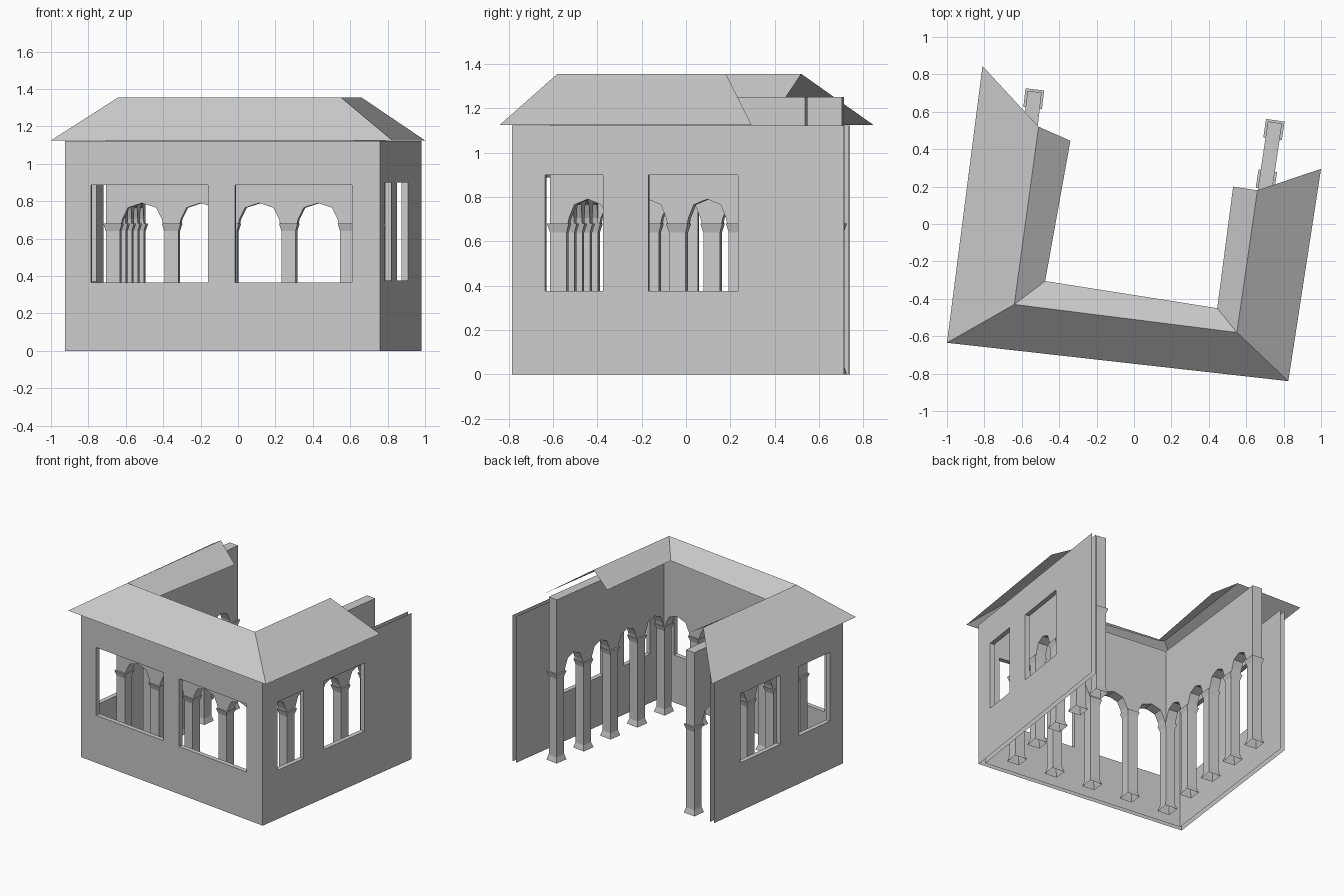
import bpy, bmesh
from mathutils import Vector

if "Cube" in bpy.data.objects:
    bpy.data.objects.remove(bpy.data.objects["Cube"])

WALL_H, RIDGE_H, INNER_H = 1.123, 1.355, 1.243
SPRING, APEX, ARCADE_TOP = 0.68, 0.79, 1.25
THICK = 0.035          # gap between the wall skins
SHAFT, CAP = 0.038, 0.05


def make(name, polys):
    """Object from a list of polygons given as point lists; shared points weld."""
    bm = bmesh.new()
    for p in polys:
        bm.faces.new([bm.verts.new(v) for v in p])
    bmesh.ops.remove_doubles(bm, verts=bm.verts, dist=1e-5)
    bmesh.ops.recalc_face_normals(bm, faces=bm.faces)
    mesh = bpy.data.meshes.new(name)
    bm.to_mesh(mesh)
    bm.free()
    ob = bpy.data.objects.new(name, mesh)
    bpy.context.collection.objects.link(ob)
    return ob


def mix(a, b, t):
    return a + (b - a) * t


# Outer walls: two skins joined by window reveals, open at top and ends
def wall(name, a, b, ia, ib, windows, z0, z1):
    """windows: (start, end) fractions along the outer skin a-b."""
    d = (b - a).normalized()
    L = (b - a).length

    def inner(t):
        if t in (0, 1):
            return ib if t else ia
        p = mix(a, b, t)
        u = (p - ia).dot(d) / (ib - ia).dot(d)
        return mix(ia, ib, u)

    def outer(t):
        return mix(a, b, t)

    def rect(p, q, lo, hi):
        return [(p.x, p.y, lo), (q.x, q.y, lo), (q.x, q.y, hi), (p.x, p.y, hi)]

    polys = []
    cuts = [0] + [t for w in windows for t in w] + [1]
    for k, (s, t) in enumerate(zip(cuts, cuts[1:])):
        for f in (outer, inner):
            bands = [(0, z0), (z0, z1), (z1, WALL_H)]
            if k % 2:
                bands.pop(1)
            polys += [rect(f(s), f(t), lo, hi) for lo, hi in bands]
        if k % 2:
            polys += [rect(outer(u), inner(u), z0, z1) for u in (s, t)]
            for z in (z0, z1):
                polys.append([(p.x, p.y, z) for p in
                              (outer(s), outer(t), inner(t), inner(s))])
    return make(name, polys)


P = [Vector(p) for p in ((-0.755, 0.74), (-0.925, -0.585), (0.76, -0.785), (0.98, 0.71))]
left_d, front_d, right_d = [(P[i + 1] - P[i]).normalized() for i in range(3)]
I = [P[0] + THICK * front_d, P[1] + THICK * (front_d - left_d),
     P[2] + THICK * (right_d - front_d), P[3] - THICK * front_d]


def fractions(axis, i, spans):
    a, b = P[i][axis], P[i + 1][axis]
    return [((s - a) / (b - a), (e - a) / (b - a)) for s, e in spans]


wall("left_wall", P[0], P[1], I[0], I[1],
     fractions(1, 0, [(0.465, 0.058), (-0.136, -0.45)]), 0.37, 0.9)
wall("front_wall", P[1], P[2], I[1], I[2],
     fractions(0, 1, [(-0.785, -0.16), (-0.015, 0.61)]), 0.365, 0.887)
wall("right_wall", P[2], P[3], I[2], I[3],
     fractions(1, 2, [(-0.635, -0.375), (-0.17, 0.235)]), 0.375, 0.9)


# Arcades: a wall with arched underside carried on flared square columns
def column(name, c, d):
    n = Vector((-d.y, d.x))
    rings = []
    for h, z in ((CAP, 0), (SHAFT, 0.04), (SHAFT, 0.64), (CAP, SPRING)):
        rings.append([(*(c + d * h * i + n * h * j), z)
                      for i, j in ((-1, -1), (1, -1), (1, 1), (-1, 1))])
    polys = [[lo[i], lo[(i + 1) % 4], hi[(i + 1) % 4], hi[i]]
             for lo, hi in zip(rings, rings[1:]) for i in range(4)]
    make(name, polys + [rings[-1]])


def arcade(name, a, b, bays, start, first):
    d = (b - a).normalized()
    n = Vector((-d.y, d.x)) * SHAFT
    L = (b - a).length
    step = L / bays
    w = step / 2 - CAP + 0.004
    prof = [(start, ARCADE_TOP), (start, SPRING)]
    for i in range(bays):
        m = (i + 0.5) * step
        prof += [(m + u * w, z) for u, z in
                 ((-1, SPRING), (-0.95, 0.705), (-0.68, 0.765), (0, APEX),
                  (0.68, 0.765), (0.95, 0.705), (1, SPRING))]
    prof += [(L + SHAFT, SPRING), (L + SHAFT, ARCADE_TOP)]
    sides = [[(*(a + d * s + n * k), z) for s, z in prof] for k in (-1, 1)]
    m = len(prof)
    polys = sides + [[sides[0][i], sides[0][(i + 1) % m],
                      sides[1][(i + 1) % m], sides[1][i]] for i in range(m)]
    make(name + "_wall", polys)
    for i in range(first, bays + 1):
        column(f"{name}_column_{i}", a + d * step * i, d)


LC, RC = Vector((-0.665, -0.43)), Vector((0.588, -0.572))
arcade("front_arcade", LC, RC, 4, -SHAFT, 0)
arcade("left_arcade", LC, Vector((-0.536, 0.67)), 4, SHAFT, 1)
arcade("right_arcade", RC, Vector((0.748, 0.505)), 4, SHAFT, 1)

# Roof: outer and inner slopes meeting at the ridge around three wings
eave = [(-0.81, 0.845), (-1.0, -0.635), (0.825, -0.84), (1.0, 0.295)]
ridge = [(-0.51, 0.52), (-0.64, -0.43), (0.55, -0.58), (0.66, 0.18)]
inner = [(-0.34, 0.445), (-0.475, -0.305), (0.445, -0.45), (0.53, 0.2)]
rows = [[(x, y, z) for x, y in pts] for pts, z in
        ((eave, 1.125), (ridge, RIDGE_H), (inner, INNER_H))]
make("roof", [[lo[i], lo[i + 1], hi[i + 1], hi[i]]
              for lo, hi in zip(rows, rows[1:]) for i in range(3)])
